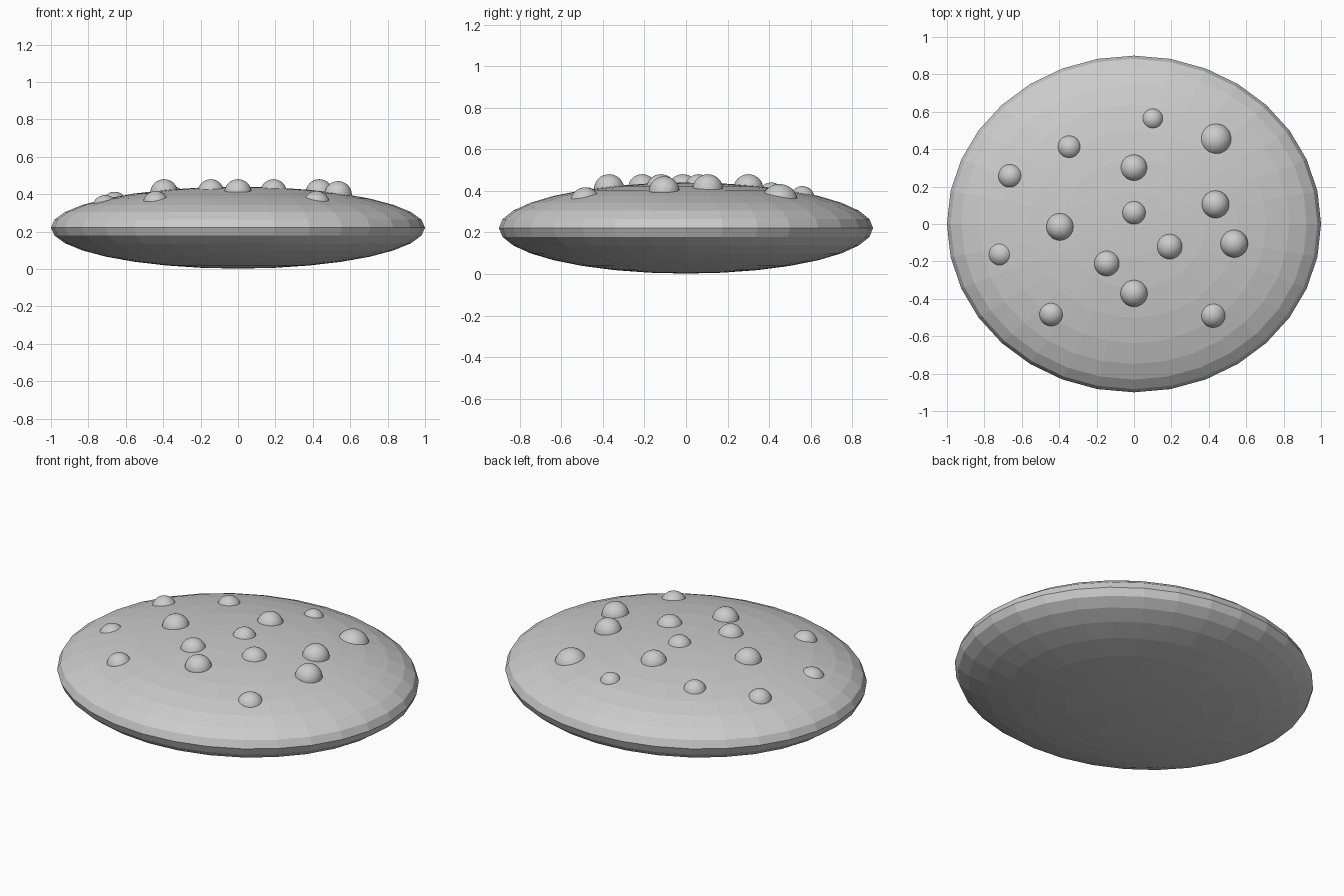
import bpy


def ellipsoid(name, location, scale):
    """Flat-faced UV sphere, scaled to the given radii."""
    bpy.ops.mesh.primitive_uv_sphere_add(segments=32, ring_count=16, radius=1, location=location)
    obj = bpy.context.object
    obj.name = name
    obj.scale = scale
    bpy.ops.object.transform_apply(location=False, rotation=False, scale=True)
    return obj


# Flattened biscuit body
ellipsoid("cookie_body", (0, 0, 0.221), (1.0, 0.9, 0.219))

# Round chips half sunk in the top: x, y, top height, radius
chips = [
    (0.00, 0.06, 0.48, 0.066),
    (0.00, 0.30, 0.48, 0.072),
    (0.10, 0.56, 0.423, 0.058),
    (0.435, 0.45, 0.433, 0.089),
    (-0.345, 0.41, 0.44, 0.064),
    (-0.66, 0.255, 0.413, 0.066),
    (0.435, 0.105, 0.48, 0.074),
    (0.535, -0.105, 0.47, 0.074),
    (0.19, -0.12, 0.48, 0.071),
    (-0.395, -0.015, 0.48, 0.074),
    (-0.145, -0.21, 0.48, 0.07),
    (0.00, -0.37, 0.48, 0.073),
    (-0.71, -0.16, 0.395, 0.071),
    (-0.44, -0.48, 0.417, 0.068),
    (0.42, -0.485, 0.417, 0.072),
]
for i, (x, y, top, r) in enumerate(chips):
    ellipsoid(f"chip_{i + 1}", (x, y, top - r), (r, r, r))
